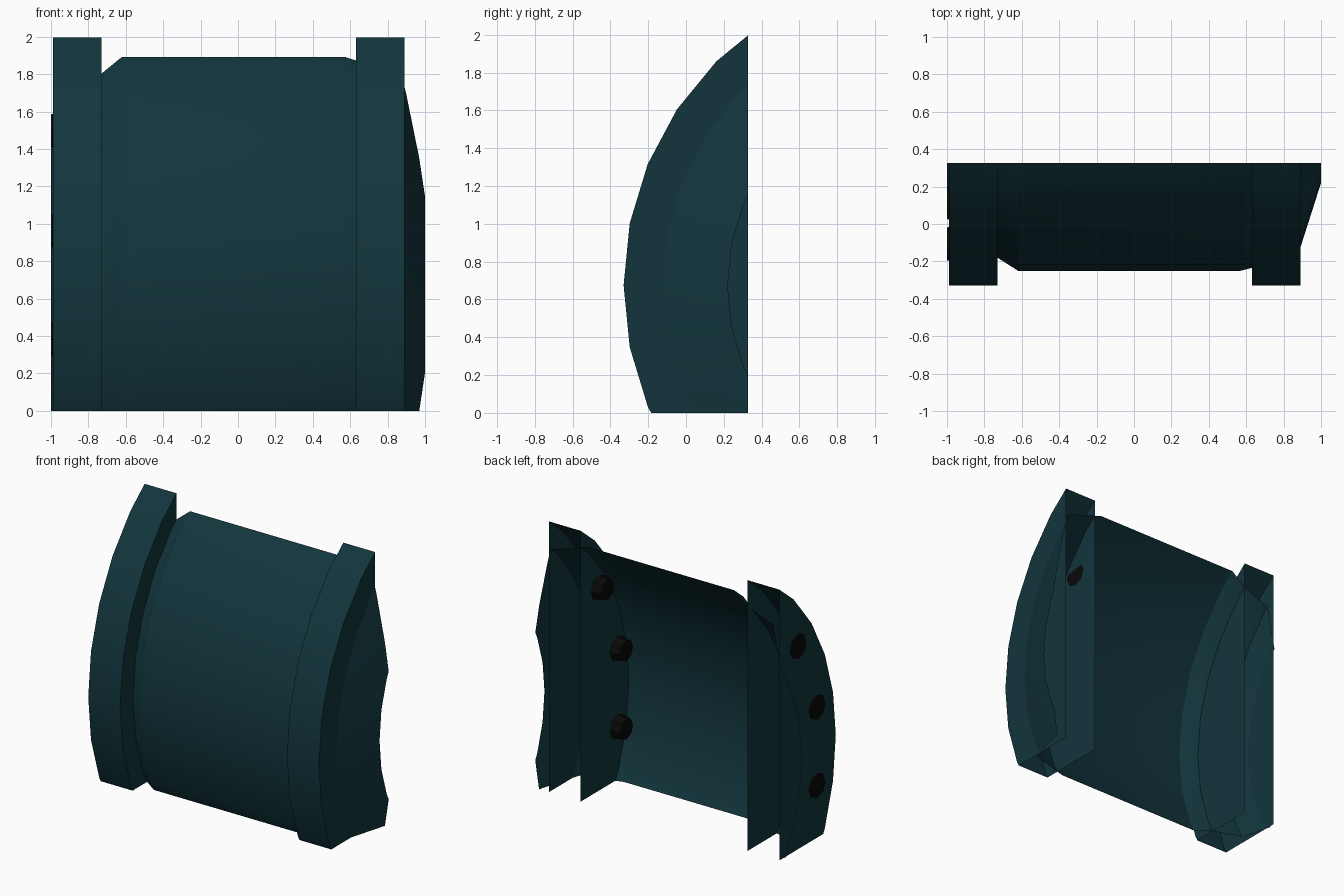
import bpy, bmesh, math
from mathutils import Matrix, Vector

if "Cube" in bpy.data.objects:
    bpy.data.objects.remove(bpy.data.objects["Cube"])

CY, CZ = 1.345, 0.675          # axis of revolution (runs along x)
R = 1.675                      # outer band radius
STEP = math.radians(11.25)     # 32 sides per full turn


def material(name, rgb):
    m = bpy.data.materials.new(name)
    m.diffuse_color = (*rgb, 1)
    m.use_nodes = True
    m.node_tree.nodes["Principled BSDF"].inputs["Base Color"].default_value = m.diffuse_color
    return m


TEAL = material("dark teal", (0.006, 0.036, 0.046))
BLACK = material("near black", (0.003, 0.0025, 0.0025))


def finish(bm, name, mat, smooth):
    me = bpy.data.meshes.new(name)
    bm.to_mesh(me)
    bm.free()
    me.materials.append(mat)
    ob = bpy.data.objects.new(name, me)
    bpy.context.collection.objects.link(ob)
    if smooth:
        bpy.ops.object.select_all(action='DESELECT')
        ob.select_set(True)
        bpy.context.view_layer.objects.active = ob
        bpy.ops.object.shade_smooth_by_angle(angle=math.radians(25))
    return ob


def point(x, r, a):
    return Vector((x, CY - r * math.cos(a), CZ + r * math.sin(a)))


def revolve(name, profile):
    """Sweep an (x, radius) profile round the axis, then trim back and base open."""
    bm = bmesh.new()
    rows = [[bm.verts.new(point(x, r, k * STEP)) for k in range(-4, 7)]
            for x, r in profile]
    for a, b in zip(rows, rows[1:]):
        for j in range(len(a) - 1):
            bm.faces.new((a[j], b[j], b[j + 1], a[j + 1]))
    for co, no in (((0, 0.327, 0), (0, 1, 0)), ((0, 0, 0), (0, 0, -1))):
        bmesh.ops.bisect_plane(bm, geom=bm.verts[:] + bm.edges[:] + bm.faces[:],
                               plane_co=co, plane_no=no, clear_outer=True)
    return finish(bm, name, TEAL, True)


# Thin curved hull with chamfered shoulders and steep ends
revolve("hull_shell", [(-1, 1.26), (-0.935, 1.465), (-0.73, 1.525), (-0.62, 1.595),
                       (0.57, 1.595), (0.63, 1.58), (0.87, 1.52), (0.89, 1.47),
                       (1, 1.125)])

# Raised bands with flat side plates, and bolts on the left side of each
for label, x0, x1, depth in (("left", -0.99, -0.73, 0.01), ("right", 0.63, 0.89, 0.07)):
    revolve(label + "_band", [(x0, 0.9), (x0, R), (x1, R), (x1, 0.9)])
    for n, k in enumerate((-1, 1, 3)):
        bm = bmesh.new()
        bmesh.ops.create_cone(bm, cap_ends=True, segments=8, radius1=0.09,
                              radius2=0.09 - 0.2 * depth, depth=depth)
        bmesh.ops.transform(
            bm, verts=bm.verts,
            matrix=Matrix.Translation(point(x0 - depth / 2, 1.48, k * STEP))
            @ Matrix.Rotation(-math.pi / 2, 4, 'Y'))
        finish(bm, f"{label}_bolt_{n + 1}", BLACK, False)
